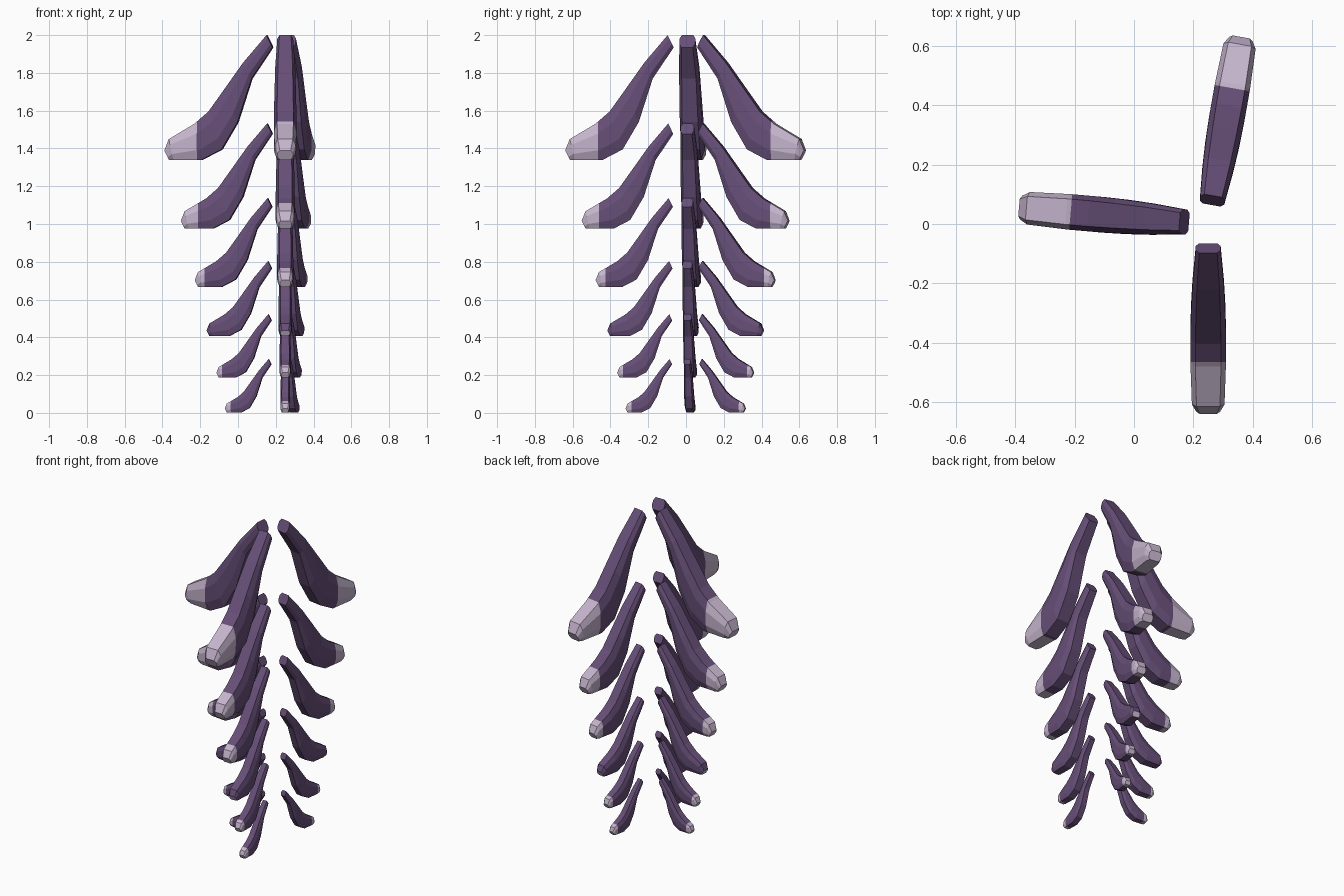
import bpy, bmesh, math
from mathutils import Matrix, Vector

if "Cube" in bpy.data.objects:
    bpy.data.objects.remove(bpy.data.objects["Cube"])


def flat_material(name, color):
    m = bpy.data.materials.new(name)
    m.diffuse_color = (*color, 1)
    m.use_nodes = True
    m.node_tree.nodes["Principled BSDF"].inputs["Base Color"].default_value = m.diffuse_color
    return m


purple = flat_material("dusky purple", (0.135, 0.078, 0.187))
pale = flat_material("pale lilac", (0.56, 0.46, 0.61))

# Petal rings: upper edge (r, z), lower edge (r, z), half width.
# r is measured from the root, z from the top of the petal.
RINGS = [
    (0.017, 0.00, -0.015, -0.065, 0.042),
    (0.140, -0.145, 0.096, -0.23, 0.053),
    (0.250, -0.30, 0.170, -0.46, 0.058),
    (0.325, -0.405, 0.255, -0.605, 0.060),
    (0.400, -0.47, 0.360, -0.66, 0.060),
    (0.535, -0.55, 0.510, -0.66, 0.055),
    (0.560, -0.61, 0.535, -0.66, 0.040),
]
# Bevelled cross-section: (side, height from lower to upper edge)
SECTION = [(-0.72, 1), (0.72, 1), (1, 0.72), (1, 0.28),
           (0.72, 0), (-0.72, 0), (-1, 0.28), (-1, 0.72)]


def petal(name, scale, top, angle, tip_start):
    bm = bmesh.new()
    loops = []
    for ur, uz, lr, lz, w in RINGS:
        loops.append([bm.verts.new((lr + (ur - lr) * t, s * w, lz + (uz - lz) * t))
                      for s, t in SECTION])
    n = len(SECTION)
    for a, b in zip(loops, loops[1:]):
        for i in range(n):
            j = (i + 1) % n
            bm.faces.new((a[i], a[j], b[j], b[i]))
    bm.faces.new(loops[0])
    cap = bm.faces.new(loops[-1])
    cap.material_index = 1
    # Cut the pale tip
    if tip_start:
        bmesh.ops.bisect_plane(bm, geom=bm.verts[:] + bm.edges[:] + bm.faces[:],
                               plane_co=(tip_start, 0, 0), plane_no=(1, 0, 0))
        for f in bm.faces:
            if f.calc_center_median().x > tip_start:
                f.material_index = 1
    bmesh.ops.recalc_face_normals(bm, faces=bm.faces[:])
    # Scale, push out from the axis, turn round it and raise
    bm.transform(Matrix.Translation((0.25, 0, top)) @ Matrix.Rotation(angle, 4, 'Z')
                 @ Matrix.Translation((0.08, 0, 0)) @ Matrix.Scale(scale, 4))
    me = bpy.data.meshes.new(name)
    bm.to_mesh(me)
    bm.free()
    me.materials.append(purple)
    me.materials.append(pale)
    ob = bpy.data.objects.new(name, me)
    bpy.context.collection.objects.link(ob)


# Three columns of six shrinking petals
TIPS = [0.385, 0.45, 0.485, None, 0.50, 0.485]
top, scale = 2.0, 1.0
for tier, tip in enumerate(TIPS):
    for column, deg in (("front", -90), ("back", 80), ("left", 175)):
        petal(f"{column}_petal_{tier + 1}", scale, top, math.radians(deg), tip)
    top -= 0.468 * scale
    scale *= 0.844
